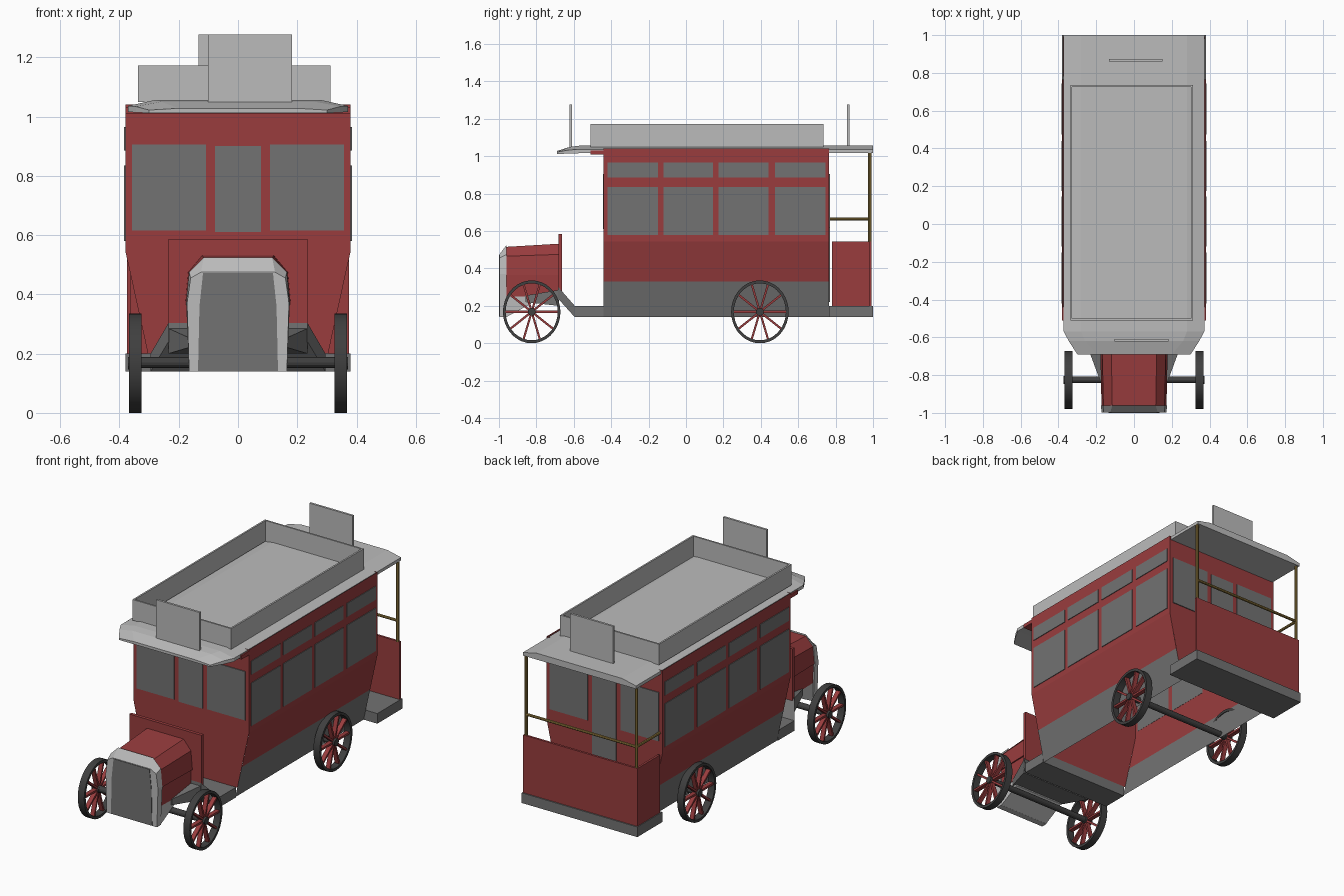
import bpy, bmesh, math
from mathutils import Vector, Matrix

cube = bpy.data.objects.get("Cube")
if cube:
    bpy.data.objects.remove(cube, do_unlink=True)


def material(name, r, g, b):
    m = bpy.data.materials.new(name)
    m.use_nodes = True
    m.diffuse_color = (r, g, b, 1)
    m.node_tree.nodes["Principled BSDF"].inputs["Base Color"].default_value = (r, g, b, 1)
    return m


RED = material("coach red", 0.32, 0.046, 0.048)
PALE = material("pale grey", 0.5, 0.5, 0.5)
GREY = material("slate grey", 0.17, 0.17, 0.17)
DARK = material("tyre black", 0.05, 0.05, 0.05)
BRASS = material("brass", 0.3, 0.2, 0.05)


def finish(name, bm, mats, fix_normals=True):
    if fix_normals:
        bmesh.ops.recalc_face_normals(bm, faces=bm.faces)
    me = bpy.data.meshes.new(name)
    bm.to_mesh(me)
    bm.free()
    for m in mats:
        me.materials.append(m)
    ob = bpy.data.objects.new(name, me)
    bpy.context.collection.objects.link(ob)
    return ob


def box(name, x, y, z, mat):
    """Box from (min, max) pairs."""
    bm = bmesh.new()
    bmesh.ops.create_cube(bm, size=1)
    for v in bm.verts:
        v.co = [a + (b - a) * (c + 0.5) for (a, b), c in zip((x, y, z), v.co)]
    return finish(name, bm, [mat])


def loft(name, stations, mat):
    """Join mirrored half profiles [(x, z)...] placed at each y; ends capped."""
    bm = bmesh.new()
    rings = []
    for y, half in stations:
        full = half + [(-x, z) for x, z in reversed(half)]
        rings.append([bm.verts.new((x, y, z)) for x, z in full])
    for a, b in zip(rings, rings[1:]):
        n = len(a)
        for i in range(n):
            j = (i + 1) % n
            bm.faces.new((a[i], a[j], b[j], b[i]))
    bm.faces.new(rings[0])
    bm.faces.new(rings[-1])
    return finish(name, bm, [mat])


def rod(name, start, end, radius, mat, sides=8):
    a, b = Vector(start), Vector(end)
    rot = (b - a).to_track_quat("Z", "Y").to_matrix().to_4x4()
    bm = bmesh.new()
    bmesh.ops.create_cone(bm, cap_ends=True, segments=sides, radius1=radius, radius2=radius,
                          depth=(b - a).length, matrix=Matrix.Translation((a + b) / 2) @ rot)
    return finish(name, bm, [mat])


# Body shell: tapered sides and end walls, open underneath
FRONT, REAR = -0.44, 0.765
side = [(0.29, 0.14), (0.333, 0.33), (0.38, 0.545), (0.38, 1.04)]
bm = bmesh.new()
for s in (1, -1):
    for i, ((x0, z0), (x1, z1)) in enumerate(zip(side, side[1:])):
        quad = [(s * x0, FRONT, z0), (s * x0, REAR, z0), (s * x1, REAR, z1), (s * x1, FRONT, z1)]
        f = bm.faces.new([bm.verts.new(p) for p in (quad if s > 0 else quad[::-1])])
        f.material_index = 1 if i == 0 else 0
end = [(0.304, 0.2)] + side[2:]
outline = end + [(-x, z) for x, z in reversed(end)]
bm.faces.new([bm.verts.new((x, FRONT, z)) for x, z in reversed(outline)])
bm.faces.new([bm.verts.new((x, REAR, z)) for x, z in outline])
bmesh.ops.remove_doubles(bm, verts=bm.verts, dist=0.0001)
for f in bm.faces:
    c = f.calc_center_median()
    outward = Vector((c.x, 0, 0)) if abs(c.x) > 0.1 else Vector((0, c.y, 0))
    if f.normal.length == 0:
        f.normal_update()
    if f.normal.dot(outward) < 0:
        f.normal_flip()
finish("body_shell", bm, [RED, GREY], False)
box("front_lintel", (-0.38, 0.38), (-0.51, FRONT), (1.008, 1.03), RED)

# Side windows with smaller lights above
for s, label in ((1, "left"), (-1, "right")):
    x = sorted((s * 0.379, s * 0.384))
    for i, y in enumerate(((-0.42, -0.15), (-0.12, 0.145), (0.175, 0.44), (0.475, 0.745))):
        box(f"{label}_window_{i + 1}", x, y, (0.58, 0.835), GREY)
        box(f"{label}_upper_window_{i + 1}", x, y, (0.885, 0.965), GREY)

# End windows and rear doorway
for label, y in (("front", (FRONT - 0.005, FRONT + 0.001)), ("rear", (REAR - 0.001, REAR + 0.005))):
    for s, part in ((1, "left"), (-1, "right")):
        box(f"{label}_{part}_pane", sorted((s * 0.108, s * 0.357)), y, (0.615, 0.905), GREY)
    box(f"{label}_centre_pane", (-0.078, 0.078), y, (0.61 if label == "front" else 0.22, 0.9), GREY)

# Roof with a drooping, narrowed front canopy
loft("roof", [
    (1.0, [(0.0, 1.056), (0.28, 1.056), (0.372, 1.036), (0.372, 1.018)]),
    (-0.57, [(0.0, 1.056), (0.28, 1.056), (0.372, 1.036), (0.372, 1.016)]),
    (-0.62, [(0.0, 1.05), (0.26, 1.05), (0.345, 1.034), (0.345, 1.014)]),
    (-0.69, [(0.0, 1.028), (0.2, 1.028), (0.3, 1.022), (0.3, 1.012)]),
], PALE)

# Roof rack walls and destination boards
X0, X1, Y0, Y1, T = -0.337, 0.312, -0.51, 0.735, 0.01
RACK_Z = (1.05, 1.173)
box("rack_right_wall", (X0, X0 + T), (Y0, Y1), RACK_Z, PALE)
box("rack_left_wall", (X1 - T, X1), (Y0, Y1), RACK_Z, PALE)
box("rack_front_wall", (X0 + T, X1 - T), (Y0, Y0 + T), RACK_Z, PALE)
box("rack_rear_wall", (X0 + T, X1 - T), (Y1 - T, Y1), RACK_Z, PALE)
box("front_board", (-0.102, 0.182), (-0.622, -0.609), (1.04, 1.277), PALE)
box("rear_board", (-0.133, 0.15), (0.86, 0.873), (1.04, 1.277), PALE)

# Rear platform, panels and brass rails (left side open for boarding)
box("rear_platform", (-0.38, 0.38), (REAR, 1.0), (0.14, 0.2), GREY)
box("rear_panel", (-0.375, 0.375), (0.98, 0.993), (0.2, 0.543), RED)
box("rear_side_panel", (-0.375, -0.362), (0.78, 0.98), (0.2, 0.543), RED)
for s, label in ((1, "left"), (-1, "right")):
    rod(f"{label}_pole", (s * 0.362, 0.982, 0.54), (s * 0.362, 0.982, 1.025), 0.009, BRASS)
rod("rear_rail", (-0.362, 0.982, 0.665), (0.362, 0.982, 0.665), 0.008, BRASS)
rod("side_rail", (-0.362, REAR, 0.665), (-0.362, 0.982, 0.665), 0.008, BRASS)

# Footboard, dash and engine tray
loft("footboard", [
    (-0.685, [(0.235, 0.24), (0.235, 0.303)]),
    (-0.595, [(0.295, 0.14), (0.295, 0.2)]),
    (FRONT, [(0.295, 0.14), (0.295, 0.2)]),
], GREY)
box("dash", (-0.237, 0.237), (-0.682, -0.662), (0.24, 0.585), RED)
loft("engine_tray", [
    (-0.86, [(0.168, 0.22), (0.168, 0.255)]),
    (-0.68, [(0.235, 0.2), (0.235, 0.285)]),
], GREY)

# Bonnet: lower sides and overhanging lid
loft("bonnet_sides", [
    (-0.965, [(0.163, 0.25), (0.165, 0.37)]),
    (-0.68, [(0.17, 0.25), (0.17, 0.37)]),
], RED)
loft("bonnet_lid", [
    (-0.965, [(0.172, 0.365), (0.162, 0.465), (0.115, 0.515)]),
    (-0.68, [(0.178, 0.365), (0.168, 0.475), (0.12, 0.532)]),
], RED)

# Radiator surround, its base and the grille plate
loft("radiator", [
    (-0.997, [(0.165, 0.14), (0.172, 0.37), (0.16, 0.455), (0.125, 0.475)]),
    (-0.96, [(0.165, 0.14), (0.175, 0.37), (0.165, 0.475), (0.115, 0.525)]),
], PALE)
loft("radiator_base", [
    (-0.961, [(0.163, 0.14), (0.163, 0.3)]),
    (-0.83, [(0.163, 0.21), (0.163, 0.3)]),
], PALE)
grille = [(0.135, 0.142), (0.13, 0.36), (0.118, 0.472)]
loft("grille", [(-1.0, grille), (-0.996, grille)], GREY)


# Wheels: lathed tyre, slim spokes and hub, slightly narrow fore and aft
def wheel(label, s, y):
    centre = Matrix.Translation((s * 0.347, y, 0.168)) @ Matrix.Diagonal((1, 0.915, 1, 1))
    bm = bmesh.new()
    ring = [bm.verts.new(p) for p in
            ((-0.021, 0, 0.152), (0.021, 0, 0.152), (0.021, 0, 0.168), (-0.021, 0, 0.168))]
    edges = [bm.edges.new((ring[i], ring[(i + 1) % 4])) for i in range(4)]
    bmesh.ops.spin(bm, geom=ring + edges, cent=(0, 0, 0), axis=(1, 0, 0),
                   angle=math.tau, steps=36, use_merge=True)
    bmesh.ops.remove_doubles(bm, verts=bm.verts, dist=0.0001)
    bm.transform(centre)
    tyre = finish(f"{label}_tyre", bm, [DARK])
    bpy.ops.object.select_all(action="DESELECT")
    tyre.select_set(True)
    bpy.context.view_layer.objects.active = tyre
    bpy.ops.object.shade_smooth_by_angle()
    bm = bmesh.new()
    for i in range(10):
        turn = Matrix.Rotation(math.tau * (i + 0.5) / 10, 4, "X")
        place = turn @ Matrix.Translation((0, 0, 0.085)) @ Matrix.Diagonal((0.026, 0.012, 0.14, 1))
        bmesh.ops.create_cube(bm, size=1, matrix=place)
    bm.transform(centre)
    finish(f"{label}_spokes", bm, [RED])
    rod(f"{label}_hub", (s * 0.325, y, 0.168), (s * 0.372, y, 0.168), 0.021, DARK, 12)


for label, y in (("front", -0.825), ("rear", 0.395)):
    rod(f"{label}_axle", (-0.35, y, 0.17), (0.35, y, 0.17), 0.018, DARK, 12)
    wheel(f"{label}_left", 1, y)
    wheel(f"{label}_right", -1, y)
